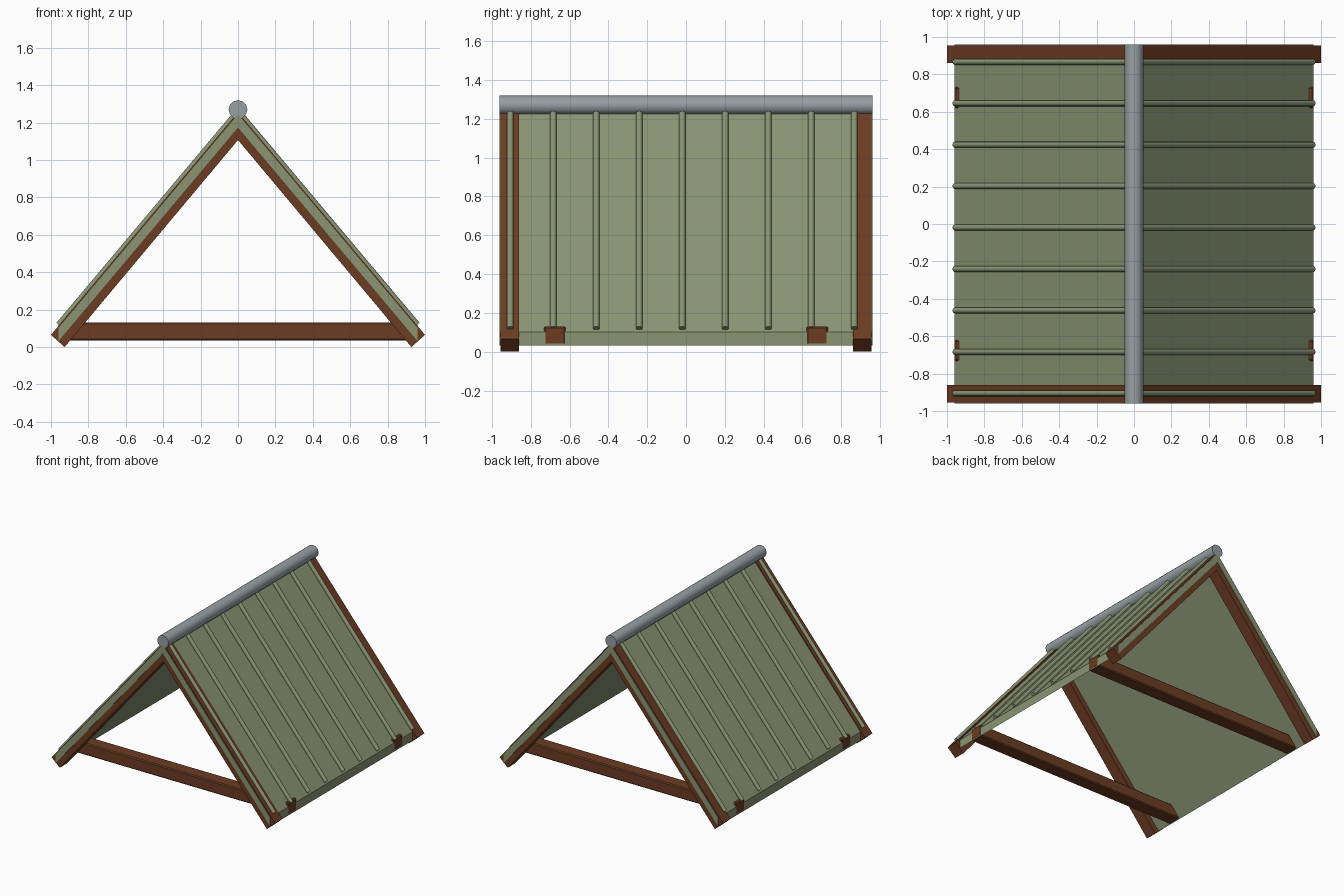
import bpy
import bmesh
from mathutils import Vector

cube = bpy.data.objects.get("Cube")
if cube:
    bpy.data.objects.remove(cube, do_unlink=True)


def make_material(name, color):
    mat = bpy.data.materials.new(name)
    mat.use_nodes = True
    mat.diffuse_color = (*color, 1)
    mat.node_tree.nodes["Principled BSDF"].inputs["Base Color"].default_value = (*color, 1)
    return mat


WOOD = make_material("brown wood", (0.15, 0.045, 0.016))
SHEET = make_material("sage green sheet", (0.255, 0.3, 0.175))
METAL = make_material("grey metal", (0.31, 0.345, 0.365))

SLOPE = 1.19       # rise of the roof per unit of width
HALF_LENGTH = 0.96


def finish(bm, name, mat):
    bmesh.ops.recalc_face_normals(bm, faces=bm.faces)
    mesh = bpy.data.meshes.new(name)
    bm.to_mesh(mesh)
    bm.free()
    mesh.materials.append(mat)
    obj = bpy.data.objects.new(name, mesh)
    bpy.context.collection.objects.link(obj)
    return obj


def chevron(name, outer_apex, outer_foot, inner_foot, inner_apex, y0, y1, mat):
    """Inverted V profile, mirrored in x and extruded along y."""
    half = [outer_foot, inner_foot]
    profile = [(0, outer_apex), *half, (0, inner_apex)]
    profile += [(-x, z) for x, z in reversed(half)]
    bm = bmesh.new()
    face = bm.faces.new([bm.verts.new((x, y0, z)) for x, z in profile])
    ext = bmesh.ops.extrude_face_region(bm, geom=[face])
    moved = [v for v in ext["geom"] if isinstance(v, bmesh.types.BMVert)]
    bmesh.ops.translate(bm, verts=moved, vec=(0, y1 - y0, 0))
    return finish(bm, name, mat)


def rod(name, start, end, radius, sides, mat):
    start, end = Vector(start), Vector(end)
    axis = end - start
    bm = bmesh.new()
    bmesh.ops.create_cone(bm, cap_ends=True, segments=sides, radius1=radius,
                          radius2=radius, depth=axis.length)
    bm.transform(axis.to_track_quat("Z", "Y").to_matrix().to_4x4())
    bmesh.ops.translate(bm, verts=bm.verts, vec=(start + end) / 2)
    obj = finish(bm, name, mat)
    bpy.ops.object.select_all(action="DESELECT")
    obj.select_set(True)
    bpy.context.view_layer.objects.active = obj
    bpy.ops.object.shade_smooth_by_angle(angle=0.75)
    return obj


def beam(name, center, size, mat, bevel):
    bm = bmesh.new()
    bmesh.ops.create_cube(bm, size=1)
    bmesh.ops.scale(bm, verts=bm.verts, vec=size)
    bmesh.ops.translate(bm, verts=bm.verts, vec=center)
    obj = finish(bm, name, mat)
    mod = obj.modifiers.new("worn edges", "BEVEL")
    mod.width = bevel
    mod.segments = 1
    return obj


# Roof sheet: a folded slab with upright eaves
eave = 0.96
sheet_top, sheet_bottom = 1.244, 1.174
chevron("roof_sheet", sheet_top, (eave, sheet_top - SLOPE * eave),
        (eave, sheet_bottom - SLOPE * eave), sheet_bottom,
        -HALF_LENGTH, HALF_LENGTH, SHEET)

# Rafter pairs at both ends, square cut at the feet
for label, y0 in (("front", -0.955), ("back", 0.86)):
    chevron(label + "_rafters", 1.255, (1.0, 0.065), (0.927, 0.0), 1.107,
            y0, y0 + 0.095, WOOD)

# Cross beams tying the two slopes together
for label, y in (("front", -0.676), ("back", 0.676)):
    beam(label + "_cross_beam", (0, y, 0.083), (1.922, 0.112, 0.096), WOOD, 0.008)

# Thin ribs running down each slope
for side, sign in (("left", 1), ("right", -1)):
    for i in range(9):
        y = -0.905 + 0.2215 * i
        rod(f"{side}_rib_{i + 1}", (sign * 0.025, y, 1.23),
            (sign * 0.958, y, 0.12), 0.016, 12, SHEET)

# Ridge pipe
rod("ridge_pipe", (0, -HALF_LENGTH, 1.27), (0, HALF_LENGTH, 1.27), 0.05, 12, METAL)
